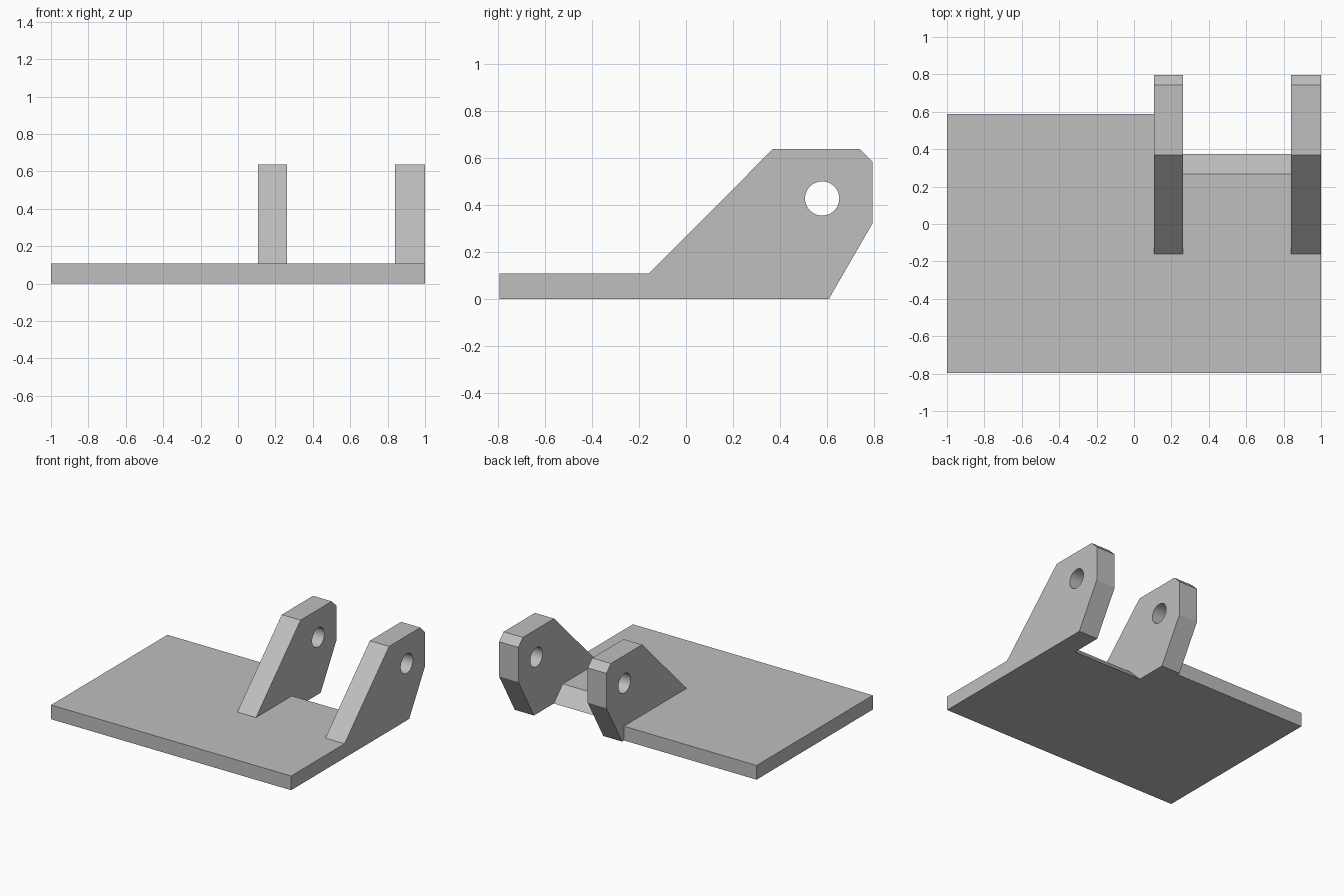
import bpy, bmesh, math

if "Cube" in bpy.data.objects:
    bpy.data.objects.remove(bpy.data.objects["Cube"])

grey = bpy.data.materials.new("plain grey")
grey.diffuse_color = (0.52, 0.52, 0.52, 1)
grey.use_nodes = True
grey.node_tree.nodes["Principled BSDF"].inputs["Base Color"].default_value = grey.diffuse_color

T = 0.107                    # plate thickness
BACK, BEVEL = 0.374, 0.267   # rear edge of the notch, bottom and top


def prism(name, points, offset):
    """Extrude a planar outline of 3D points into a solid."""
    bm = bmesh.new()
    face = bm.faces.new([bm.verts.new(p) for p in points])
    ext = bmesh.ops.extrude_face_region(bm, geom=[face])
    moved = [v for v in ext["geom"] if isinstance(v, bmesh.types.BMVert)]
    bmesh.ops.translate(bm, vec=offset, verts=moved)
    bmesh.ops.recalc_face_normals(bm, faces=bm.faces[:])
    mesh = bpy.data.meshes.new(name)
    bm.to_mesh(mesh)
    bm.free()
    mesh.materials.append(grey)
    obj = bpy.data.objects.new(name, mesh)
    bpy.context.collection.objects.link(obj)
    return obj


def activate(obj):
    bpy.ops.object.select_all(action='DESELECT')
    obj.select_set(True)
    bpy.context.view_layer.objects.active = obj


# Base plate with a cut-back rear section whose edge slopes at 45 degrees
outline = [(-1, -0.796), (1, -0.796), (1, BACK),
           (0.106, BACK), (0.106, 0.588), (-1, 0.588)]
plate = prism("base_plate", [(x, y, 0) for x, y in outline], (0, 0, T))
for v in plate.data.vertices:
    if v.co.z > T / 2 and abs(v.co.y - BACK) < 1e-4:
        v.co.y = BEVEL

# Two lugs that sit on the plate and overhang its rear edge
profile = [(-0.16, T), (0.37, 0.638), (0.742, 0.638), (0.796, 0.584),
           (0.796, 0.322), (0.61, 0), (BACK, 0), (BEVEL, T)]
for name, x0, x1 in (("inner_lug", 0.106, 0.262), ("outer_lug", 0.84, 1.0)):
    lug = prism(name, [(x0, y, z) for y, z in profile], (x1 - x0, 0, 0))

    # Round pin hole through the lug
    bpy.ops.mesh.primitive_cylinder_add(
        vertices=48, radius=0.073, depth=0.4,
        location=((x0 + x1) / 2, 0.581, 0.428), rotation=(0, math.pi / 2, 0))
    cutter = bpy.context.object
    cutter.name = "pin_hole_cutter"
    cutter.hide_render = True
    cutter.data.materials.append(grey)

    activate(lug)
    cut = lug.modifiers.new("pin_hole", 'BOOLEAN')
    cut.operation = 'DIFFERENCE'
    cut.solver = 'EXACT'
    cut.object = cutter
    bpy.ops.object.modifier_apply(modifier=cut.name)
    bpy.data.objects.remove(cutter, do_unlink=True)
    bpy.ops.object.shade_smooth_by_angle(angle=math.radians(25))
